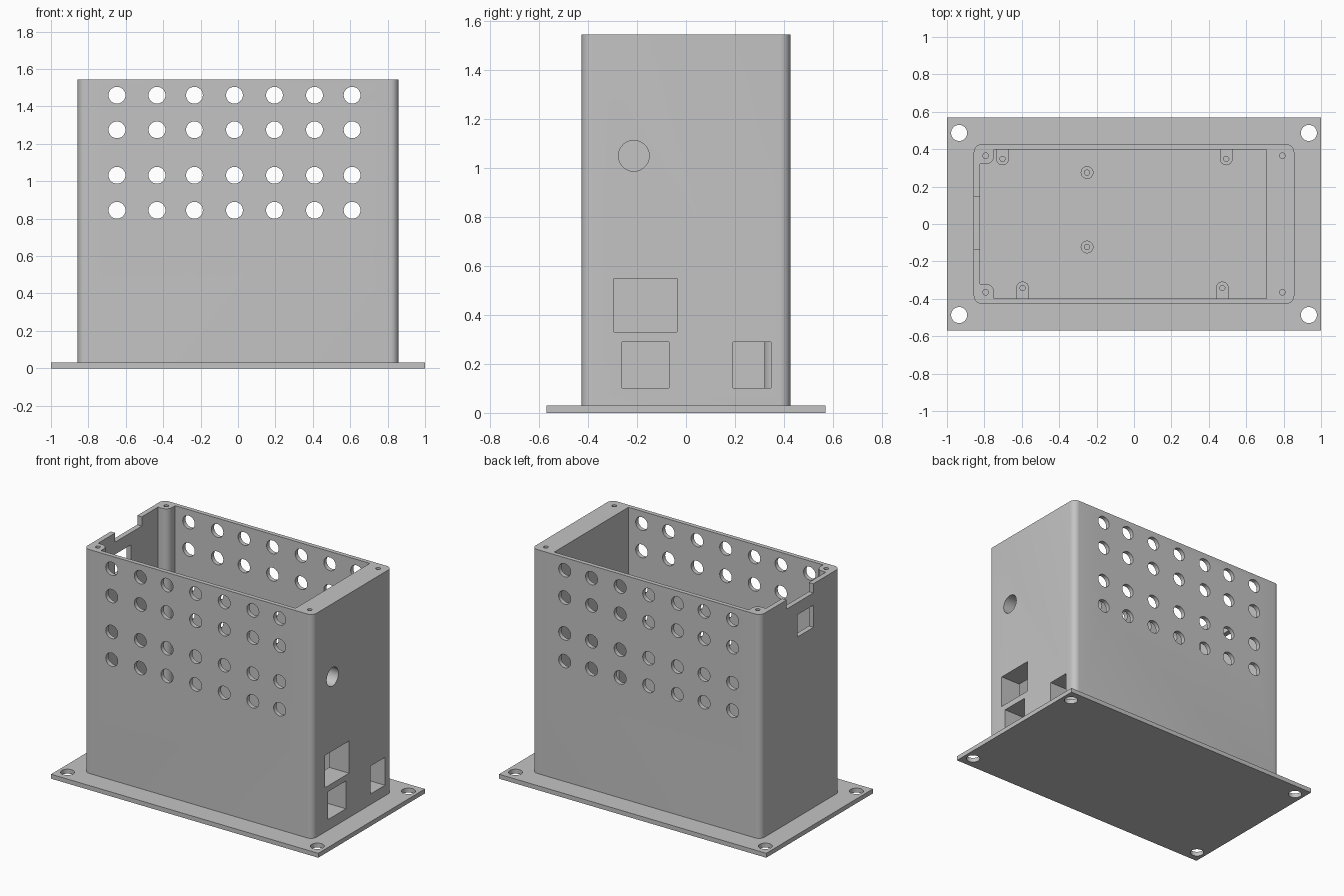
import bpy, bmesh
from math import sin, cos, pi

if "Cube" in bpy.data.objects:
    bpy.data.objects.remove(bpy.data.objects["Cube"], do_unlink=True)

grey = bpy.data.materials.new("plain grey")
grey.use_nodes = True
grey.diffuse_color = (0.55, 0.55, 0.55, 1)
grey.node_tree.nodes["Principled BSDF"].inputs["Base Color"].default_value = grey.diffuse_color

PLATE_TOP, TOP = 0.03, 1.545
HX, HY = 0.857, 0.426            # outer half sizes of the box
IN_L, IN_R, IN_Y = -0.823, 0.709, 0.397   # cavity limits
SCREW_X, SCREW_Y = 0.793, 0.365


def arc(cx, cy, r, a0, a1, n=8):
    return [(cx + r * cos(a0 + (a1 - a0) * i / n), cy + r * sin(a0 + (a1 - a0) * i / n))
            for i in range(n + 1)]


def circle(cx, cy, r, n=32):
    return arc(cx, cy, r, 0, 2 * pi, n)[:-1]


def rect(a0, a1, b0, b1):
    return [(a0, b0), (a1, b0), (a1, b1), (a0, b1)]


def prism(bm, outline, t0, t1, axis="z"):
    """Extrude an outline along one axis between t0 and t1."""
    place = {"x": lambda a, b, t: (t, a, b),
             "y": lambda a, b, t: (a, t, b),
             "z": lambda a, b, t: (a, b, t)}[axis]
    low = [bm.verts.new(place(a, b, t0)) for a, b in outline]
    high = [bm.verts.new(place(a, b, t1)) for a, b in outline]
    bm.faces.new(low)
    bm.faces.new(high)
    for i in range(len(low)):
        j = (i + 1) % len(low)
        bm.faces.new((low[i], low[j], high[j], high[i]))


def make(name, prisms):
    bm = bmesh.new()
    for p in prisms:
        prism(bm, *p)
    bmesh.ops.recalc_face_normals(bm, faces=bm.faces)
    mesh = bpy.data.meshes.new(name)
    bm.to_mesh(mesh)
    bm.free()
    ob = bpy.data.objects.new(name, mesh)
    bpy.context.collection.objects.link(ob)
    mesh.materials.append(grey)
    return ob


def select(ob):
    bpy.ops.object.select_all(action="DESELECT")
    ob.select_set(True)
    bpy.context.view_layer.objects.active = ob


def cut(ob, prisms):
    cutter = make("cutter", prisms)
    cutter.hide_render = True
    mod = ob.modifiers.new("cut", "BOOLEAN")
    mod.operation, mod.solver, mod.object = "DIFFERENCE", "EXACT", cutter
    select(ob)
    bpy.ops.object.modifier_apply(modifier=mod.name)
    bpy.data.objects.remove(cutter, do_unlink=True)


def finish(ob):
    select(ob)
    bpy.ops.object.shade_smooth_by_angle(angle=pi / 6)


# Base plate with four mounting holes
plate = make("base_plate", [(rect(-1, 1, -0.57, 0.57), 0, PLATE_TOP)])
cut(plate, [(circle(sx * 0.935, sy * 0.487, 0.043), -0.1, 0.1)
            for sx in (-1, 1) for sy in (-1, 1)])
finish(plate)

# Box with rounded upright edges
r = 0.042
outer = []
for k, (sx, sy) in enumerate([(1, 1), (-1, 1), (-1, -1), (1, -1)]):
    outer += arc(sx * (HX - r), sy * (HY - r), r, k * pi / 2, (k + 1) * pi / 2)
box = make("box_body", [(outer, PLATE_TOP, TOP)])

# Cavity, leaving rounded screw posts in two corners and one thick end wall
pr = 0.045
upper = ([(IN_R, IN_Y), (pr - SCREW_X, IN_Y)]
         + arc(-SCREW_X, SCREW_Y, pr, 0, -pi / 2)
         + [(IN_L, SCREW_Y - pr)])
cut(box, [(upper + [(x, -y) for x, y in reversed(upper)], -0.1, 2)])

# Vent holes through front and back
openings = [(circle(x, z, 0.045), -0.6, 0.6, "y")
            for z in (0.845, 1.032, 1.275, 1.46)
            for x in (-0.647, -0.433, -0.233, -0.019, 0.195, 0.409, 0.61)]
# Connector windows and cable hole in the thick end wall
openings += [(shape, 0.69, 1, "x") for shape in (
    rect(-0.295, -0.037, 0.33, 0.548),
    rect(-0.262, -0.07, 0.102, 0.29),
    rect(0.192, 0.347, 0.102, 0.29),
    circle(-0.213, 1.05, 0.063))]
# Notch and small window in the thin end wall
openings += [(rect(-0.137, 0.147, 1.483, 1.7), -1, -0.78, "x"),
             (rect(-0.14, 0.03, 1.25, 1.4), -1, -0.78, "x")]
# Lid screw holes
openings += [(circle(sx * SCREW_X, sy * SCREW_Y, 0.015, 16), 1.4, 1.7)
             for sx in (-1, 1) for sy in (-1, 1)]
cut(box, openings)
finish(box)

# Circuit board standoffs: round ones on the floor, the rest joined to a side wall
STAND_TOP, sr = 0.095, 0.034
for i, (x, y) in enumerate([(-0.251, 0.275), (-0.251, -0.123), (-0.703, 0.348),
                            (0.493, 0.348), (-0.596, -0.342), (0.472, -0.342)]):
    if abs(y) < 0.3:
        shape = circle(x, y, sr)
    else:
        s = 1 if y > 0 else -1
        shape = [(x - sr, s * IN_Y)] + arc(x, y, sr, s * pi, s * 2 * pi, 16) + [(x + sr, s * IN_Y)]
    stand = make(f"standoff_{i + 1}", [(shape, PLATE_TOP, STAND_TOP)])
    cut(stand, [(circle(x, y, 0.014, 16), PLATE_TOP + 0.01, 0.2)])
    finish(stand)
